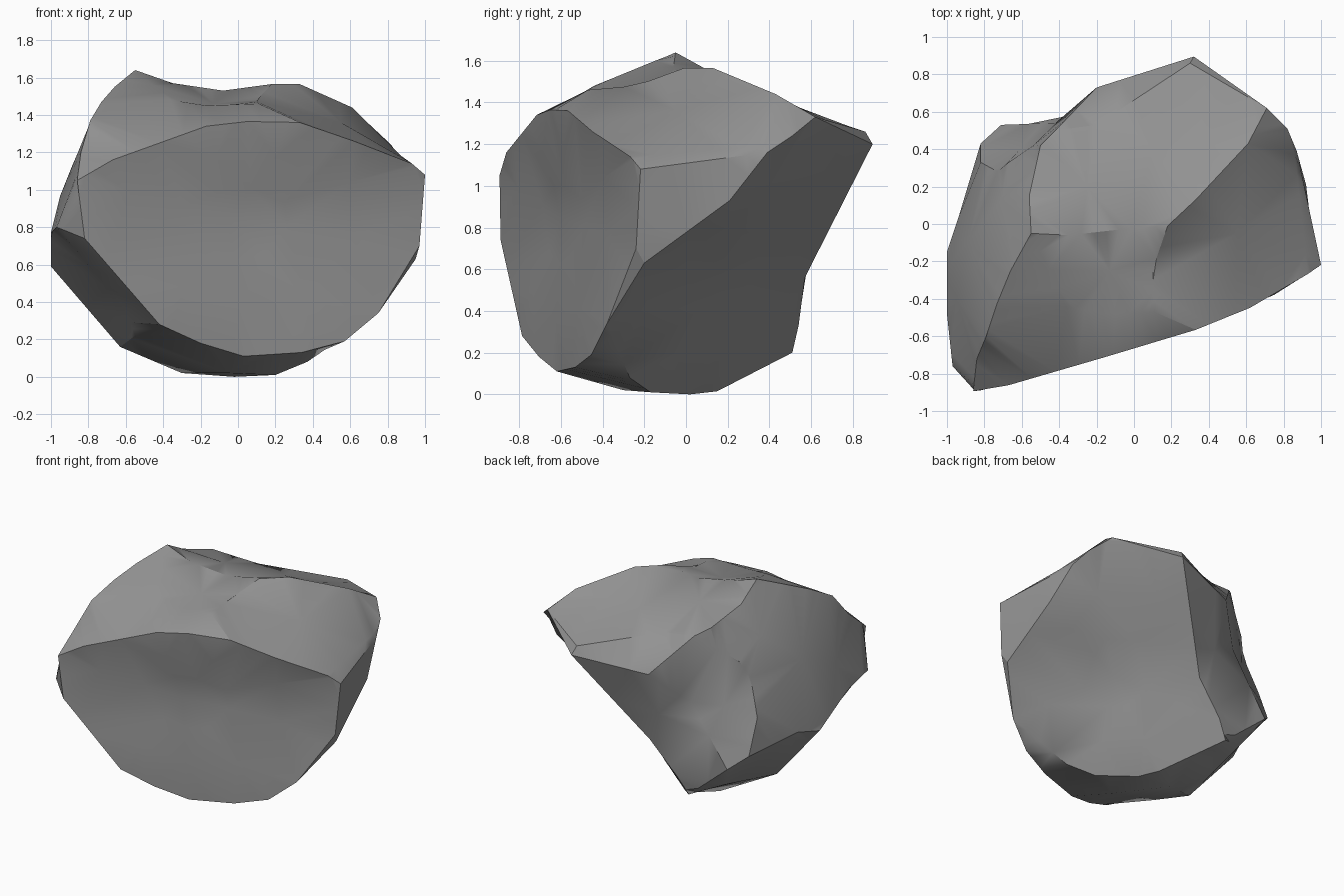
import bpy, bmesh
from mathutils import Vector

if "Cube" in bpy.data.objects:
    bpy.data.objects.remove(bpy.data.objects["Cube"])

CENTRE = Vector((-0.08, -0.15, 0.8))
points = {}


def add(*pts):
    for p in pts:
        points[tuple(round(c, 3) for c in p)] = Vector(p)


def ridge(pts, closed=False, steps=4):
    """Add a polyline, subdivided so that the skin keeps its edges."""
    pts = [Vector(p) for p in pts]
    ends = pts[1:] + ([pts[0]] if closed else [])
    for a, b in zip(pts, ends):
        for i in range(steps + 1):
            add(a.lerp(b, i / steps))


def dish(outline, middle, inward, depth):
    """Outline a cleavage face and dent it softly near its middle."""
    ridge(outline, closed=True)
    middle, inward = Vector(middle), Vector(inward).normalized()
    add(middle + inward * depth)
    for p in outline[::2]:
        for t, share in ((0.3, 0.75), (0.65, 0.2)):
            add(middle.lerp(Vector(p), t) + inward * depth * share)


def front(x, z):
    """Point on the gently curved front cleavage plane."""
    y = -0.665 + 0.3 * x + 0.3 * max(0, x - 0.3) ** 2
    return (x, y + 0.3 * max(0, -x - 0.55) ** 2 + 0.5 * max(0, 0.38 - z) ** 2, z)


peak, back_tip = (-0.55, -0.05, 1.64), (0.32, 0.895, 1.2)
shoulder, notch = (0.71, 0.62, 1.33), (-0.42, 0.5, 1.39)
low_back, under_tip = (-0.38, 0.51, 0.2), (-0.42, 0.54, 0.91)
tip_top, tip_side = (0.3, 0.86, 1.26), (-0.2, 0.73, 1.13)
left_foot, right_edge = (-0.63, -0.17, 0.16), (0.87, 0.39, 1.16)
left_corner, right_low = (-0.71, 0.53, 0.48), (0.95, -0.2, 0.63)

# front face with a shallow dent
dish([front(*p) for p in (
    (-0.86, 1.05), (-0.82, 0.74), (-0.42, 0.28), (-0.2, 0.18), (0.03, 0.11),
    (0.34, 0.13), (0.57, 0.19), (0.75, 0.34), (0.97, 0.7),
    (1.0, 1.08), (0.93, 1.14), (0.62, 1.26), (0.33, 1.36), (0.05, 1.365),
    (-0.17, 1.34), (-0.67, 1.16))], front(-0.02, 0.85), (-0.29, 0.96, 0), 0.07)

# large undercut at the back
dish([back_tip, shoulder, (0.82, 0.51, 1.24), right_edge,
      (0.92, 0.21, 0.93), right_low, front(0.75, 0.34),
      (0.37, -0.27, 0.08), (0.2, -0.17, 0.01), (-0.02, 0.02, 0),
      (-0.1, 0.15, 0.015), low_back, (-0.3, 0.54, 0.33),
      (-0.1, 0.57, 0.56)], (0.37, 0.23, 0.53), (-0.52, -0.62, 0.58), 0.08)

# crest from the front left corner over the peak to the back
ridge([front(-0.86, 1.05), (-0.84, -0.72, 1.2), (-0.79, -0.6, 1.37),
       (-0.73, -0.42, 1.47), (-0.66, -0.25, 1.55), peak,
       (-0.56, 0.15, 1.53), (-0.5, 0.42, 1.44), notch,
       (-0.2, 0.53, 1.37), tip_top, shoulder], steps=5)
ridge([tip_top, back_tip, tip_side])
add((0.1, 0.4, 1.415), (-0.25, 0.2, 1.49), (0.35, 0.4, 1.43))

# top edge and the chipped hollow in front of it
ridge([peak, (-0.35, -0.06, 1.57), (-0.08, -0.03, 1.53), (0.18, -0.01, 1.565),
       (0.33, 0.13, 1.565), (0.61, 0.43, 1.44), shoulder])
ridge([peak, (-0.36, -0.44, 1.48), (-0.17, -0.48, 1.45), (0.11, -0.47, 1.46),
       (0.1, -0.24, 1.48), (0.18, -0.01, 1.565)])
add((-0.13, -0.25, 1.46), (0.55, -0.05, 1.36))

# bevel strip along the right side
ridge([front(1.0, 1.08), right_edge], steps=6)
ridge([front(0.93, 1.14), (0.86, 0.37, 1.19)], steps=6)

# scooped back left face and the one beneath the tip
ridge([notch, (-0.67, 0.33, 1.2), (-0.73, 0.28, 1.08), (-0.82, 0.33, 0.82),
       (-0.82, 0.43, 0.57), left_corner, under_tip, tip_side], closed=True)
ridge([left_corner, low_back])
add((-0.6, 0.41, 0.88), (-0.2, 0.61, 0.79))

# bulging left side and the undercut below it
ridge([front(-0.82, 0.74), (-0.97, -0.76, 0.8), (-1, -0.48, 0.77),
       (-1, -0.15, 0.59), left_foot])
ridge([(-0.97, -0.76, 0.8), (-0.6, -0.58, 0.36), (-0.55, -0.45, 0.22),
       left_foot])
ridge([(-1, -0.15, 0.59), (-0.94, 0.03, 0.63), (-0.82, 0.43, 0.57)])
add((-0.95, -0.4, 0.97), (-0.89, -0.1, 1.12), (-0.71, 0.13, 1.33))

# base
ridge([left_foot, (-0.6, 0.4, 0.29), low_back])
ridge([left_foot, (-0.3, 0.03, 0.02), (-0.1, 0.15, 0.015)])
add((-0.05, -0.3, 0.02))

# skin: hull of the directions, then push each vertex to its true place
bm = bmesh.new()
target = {}
for p in points.values():
    v = bm.verts.new((p - CENTRE).normalized())
    target[v] = p
bmesh.ops.convex_hull(bm, input=bm.verts[:])
for v in bm.verts:
    v.co = target[v]
bmesh.ops.delete(bm, geom=[v for v in bm.verts if not v.link_faces], context='VERTS')
bmesh.ops.recalc_face_normals(bm, faces=bm.faces[:])
mesh = bpy.data.meshes.new("boulder")
bm.to_mesh(mesh)
bm.free()
stone = bpy.data.materials.new("dark_stone")
stone.diffuse_color = (0.29, 0.29, 0.29, 1)
stone.use_nodes = True
stone.node_tree.nodes["Principled BSDF"].inputs["Base Color"].default_value = stone.diffuse_color
mesh.materials.append(stone)
rock = bpy.data.objects.new("boulder", mesh)
bpy.context.collection.objects.link(rock)
bpy.context.view_layer.objects.active = rock
rock.select_set(True)
bpy.ops.object.shade_smooth_by_angle(angle=0.5)
